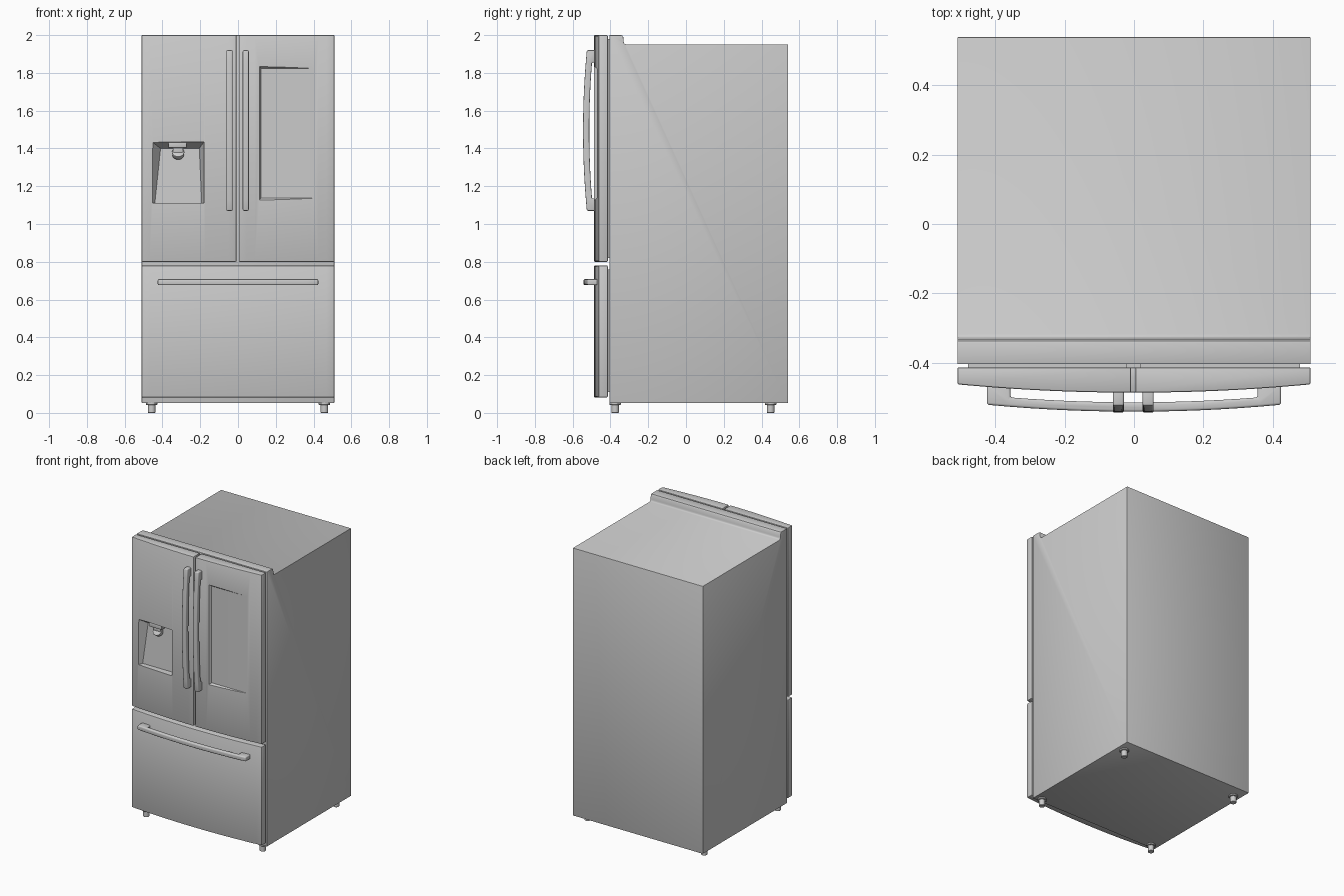
import bpy, bmesh, math
from mathutils import Matrix

if "Cube" in bpy.data.objects:
    bpy.data.objects.remove(bpy.data.objects["Cube"])

CX = -0.002   # door split line


def finish(name, bm, bevel=0, segs=2, cutters=()):
    """Make an object, apply bevel and cuts, then smooth by angle."""
    bmesh.ops.recalc_face_normals(bm, faces=bm.faces)
    me = bpy.data.meshes.new(name)
    bm.to_mesh(me)
    bm.free()
    ob = bpy.data.objects.new(name, me)
    bpy.context.collection.objects.link(ob)
    if bevel:
        m = ob.modifiers.new("bevel", 'BEVEL')
        m.width, m.segments = bevel, segs
        m.limit_method, m.angle_limit = 'ANGLE', math.radians(40)
    for c in cutters:
        m = ob.modifiers.new("cut", 'BOOLEAN')
        m.operation, m.object, m.solver = 'DIFFERENCE', c, 'EXACT'
    bpy.ops.object.select_all(action='DESELECT')
    bpy.context.view_layer.objects.active = ob
    ob.select_set(True)
    for m in list(ob.modifiers):
        bpy.ops.object.modifier_apply(modifier=m.name)
    bpy.ops.object.shade_smooth_by_angle(angle=math.radians(32))
    for c in cutters:
        bpy.data.objects.remove(c)
    return ob


def loft(name, rings, **kw):
    """Closed solid through matching rings of points."""
    bm = bmesh.new()
    rs = [[bm.verts.new(p) for p in r] for r in rings]
    n = len(rs[0])
    for a, b in zip(rs, rs[1:]):
        for i in range(n):
            j = (i + 1) % n
            bm.faces.new((a[i], a[j], b[j], b[i]))
    bm.faces.new(rs[0])
    bm.faces.new(rs[-1])
    return finish(name, bm, **kw)


def prism(name, pts, axis, lo, hi, **kw):
    """Extrude a 2D profile along x (pts are y,z) or z (pts are x,y)."""
    put = (lambda p, t: (t, *p)) if axis == 'x' else (lambda p, t: (*p, t))
    return loft(name, [[put(p, t) for p in pts] for t in (lo, hi)], **kw)


def box(name, x0, x1, y0, y1, z0, z1, **kw):
    return prism(name, [(x0, y0), (x1, y0), (x1, y1), (x0, y1)], 'z', z0, z1, **kw)


def front_y(x):
    return -0.487 + 0.024 * (x / 0.51) ** 2


def door(name, x0, x1, z0, z1, n=12, **kw):
    xs = [x0 + (x1 - x0) * i / n for i in range(n + 1)]
    pts = [(x, front_y(x)) for x in xs] + [(x1, -0.414), (x0, -0.414)]
    return prism(name, pts, 'z', z0, z1, bevel=0.005, **kw)


def bow(half, post, end, bulge, thick, root, n=14):
    """Bowed handle outline as (along, depth) pairs."""
    def arc(h):
        return [-h + 2 * h * i / n for i in range(n + 1)]
    d = lambda t: end - bulge * (1 - (t / half) ** 2)
    outer = [(t, d(t)) for t in arc(half)]
    h = half - post
    inner = [(t, d(t) + thick) for t in reversed(arc(h))]
    return outer + [(half, root), (h, root)] + inner + [(-h, root), (-half, root)]


# cabinet with raised front lip
prism("cabinet", [(-0.405, 0.052), (0.54, 0.052), (0.54, 1.95), (-0.318, 1.95),
                  (-0.327, 1.955), (-0.33, 1.965), (-0.332, 1.99), (-0.338, 1.998),
                  (-0.345, 2.0), (-0.405, 2.0)], 'x', -0.51, 0.51, bevel=0.003)

# door seals
box("left_seal", -0.48, CX - 0.02, -0.418, -0.40, 0.82, 1.98)
box("right_seal", CX + 0.02, 0.48, -0.418, -0.40, 0.82, 1.98)
box("drawer_seal", -0.48, 0.48, -0.418, -0.40, 0.11, 0.76)

# left door with tapered dispenser recess
def rect(y, x0, x1, z0, z1):
    return [(x0, y, z0), (x1, y, z0), (x1, y, z1), (x0, y, z1)]
niche = loft("niche_cutter", [
    rect(-0.53, -0.455, -0.18, 1.11, 1.435),
    rect(-0.474, -0.455, -0.18, 1.11, 1.435),
    [(-0.44, -0.44, 1.112), (-0.192, -0.44, 1.112),
     (-0.205, -0.421, 1.40), (-0.41, -0.421, 1.40)]])
niche.hide_render = True
door("left_door", -0.51, CX - 0.006, 0.80, 2.0, cutters=[niche])

# right door with flat shallow panel
pane = loft("panel_cutter", [
    rect(-0.53, 0.112, 0.445, 1.125, 1.835),
    rect(-0.488, 0.112, 0.445, 1.125, 1.835),
    rect(-0.472, 0.122, 0.445, 1.137, 1.823)])
pane.hide_render = True
door("right_door", CX + 0.006, 0.51, 0.80, 2.0, cutters=[pane])

# freezer drawer
door("freezer_drawer", -0.51, 0.51, 0.082, 0.78, n=24)

# dispenser head and spout
box("dispenser_head", -0.368, -0.272, -0.468, -0.42, 1.403, 1.436, bevel=0.003)
bm = bmesh.new()
bmesh.ops.create_cone(bm, cap_ends=True, segments=24, radius1=0.03, radius2=0.033, depth=0.03,
                      matrix=Matrix.Translation((-0.317, -0.442, 1.372)) @ Matrix.Rotation(math.radians(50), 4, 'X'))
finish("dispenser_spout", bm, bevel=0.003)
box("spout_neck", -0.345, -0.29, -0.455, -0.425, 1.375, 1.41, bevel=0.003)

# door handles
profile = [(d, t + 1.495) for t, d in bow(0.425, 0.065, -0.525, 0.02, 0.033, -0.478)]
for side, s in (("left", -1), ("right", 1)):
    x = CX + s * 0.043
    prism(side + "_door_handle", profile, 'x', x - 0.016, x + 0.016, bevel=0.006, segs=3)

# drawer handle
prism("drawer_handle", bow(0.425, 0.068, -0.522, 0.02, 0.027, -0.465), 'z',
      0.676, 0.708, bevel=0.007, segs=3)

# levelling feet
for sx, side in ((-1, "left"), (1, "right")):
    for y, end in ((-0.375, "front"), (0.448, "back")):
        bm = bmesh.new()
        for r, z0, z1 in ((0.02, 0.0, 0.045), (0.03, 0.042, 0.056)):
            bmesh.ops.create_cone(bm, cap_ends=True, segments=20, radius1=r, radius2=r,
                                  depth=z1 - z0, matrix=Matrix.Translation((sx * 0.457, y, (z0 + z1) / 2)))
        finish(f"{end}_{side}_foot", bm, bevel=0.002, segs=1)
